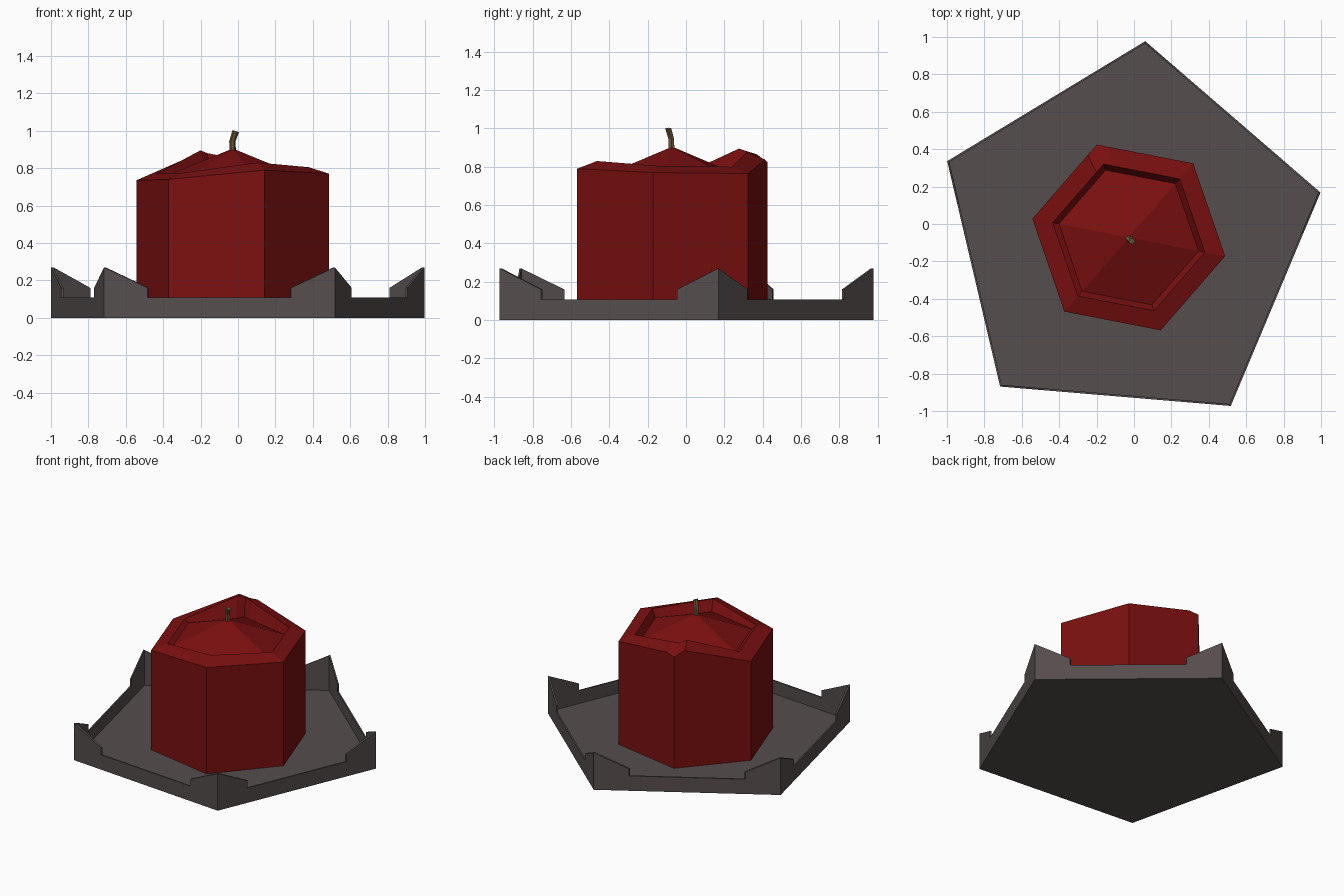
import bpy
import bmesh
from math import cos, sin, radians
from mathutils import Vector

cube = bpy.data.objects.get("Cube")
if cube:
    bpy.data.objects.remove(cube, do_unlink=True)

CENTRE = Vector((-0.028, -0.072, 0))
FLOOR = 0.014


def make_material(name, rgb):
    mat = bpy.data.materials.new(name)
    mat.use_nodes = True
    colour = (*rgb, 1)
    mat.diffuse_color = colour
    mat.node_tree.nodes["Principled BSDF"].inputs["Base Color"].default_value = colour
    return mat


def finish(name, bm, mat):
    bmesh.ops.remove_doubles(bm, verts=bm.verts, dist=0.0005)
    bmesh.ops.recalc_face_normals(bm, faces=bm.faces)
    mesh = bpy.data.meshes.new(name)
    bm.to_mesh(mesh)
    bm.free()
    mesh.materials.append(mat)
    obj = bpy.data.objects.new(name, mesh)
    bpy.context.collection.objects.link(obj)
    return obj


def polygon(sides, radius, start):
    """Corners of a regular polygon about the shared centre."""
    angles = [radians(start + i * 360 / sides) for i in range(sides)]
    return [CENTRE + radius * Vector((cos(a), sin(a), 0)) for a in angles]


def loft(bm, rings):
    """Join closed rings of equal length and cap both ends."""
    loops = [[bm.verts.new(p) for p in ring] for ring in rings]
    for low, high in zip(loops, loops[1:]):
        for i in range(len(low)):
            j = (i + 1) % len(low)
            bm.faces.new((low[i], low[j], high[j], high[i]))
    bm.faces.new(loops[0])
    bm.faces.new(loops[-1])
    return loops


def inset(point, factor):
    """Move a point horizontally towards the centre line."""
    flat = CENTRE.lerp(Vector((point.x, point.y, 0)), factor)
    return Vector((flat.x, flat.y, point.z))


def at_height(points, z):
    return [Vector((p.x, p.y, z)) for p in points]


iron = make_material("dark warm grey", (0.092, 0.075, 0.075))
wax = make_material("deep red wax", (0.2, 0.005, 0.005))
string = make_material("brown wick", (0.15, 0.09, 0.04))

# Pentagonal plate floor
plate = polygon(5, 1.053, 85.2)
bm = bmesh.new()
loft(bm, [at_height(plate, 0), at_height(plate, FLOOR)])
finish("plate_floor", bm, iron)

# Low plate walls with a raised pointed tooth at every corner
bm = bmesh.new()
for i, a in enumerate(plate):
    b = plate[(i + 1) % len(plate)]
    half = [(0, 0), (0, 0.27), (0.189, 0.16), (0.189, 0.108)]
    profile = half + [(1 - t, z) for t, z in reversed(half)]
    outer = []
    for t, z in profile:
        p = a.lerp(b, t)
        outer.append(Vector((p.x, p.y, z)))
    inner = [inset(p, 0.988) for p in outer]
    loft(bm, [outer, inner])
finish("plate_walls", bm, iron)

# Hexagonal candle with an uneven melted rim
corners = polygon(6, 0.525, 49)
a, b, c = corners[:3]
outline = [a, b.lerp(a, 0.13), b, b.lerp(c, 0.14)] + corners[2:]
edge_z = [0.765, 0.838, 0.825, 0.865, 0.735, 0.74, 0.79, 0.77]
crest_z = [0.8, 0.87, 0.88, 0.895, 0.77, 0.775, 0.83, 0.805]
edge = [Vector((p.x, p.y, z)) for p, z in zip(outline, edge_z)]
crest = [inset(Vector((p.x, p.y, z)), 0.79) for p, z in zip(outline, crest_z)]
pool = [inset(p, 0.725) for p in at_height(outline, 0.752)]
bm = bmesh.new()
loops = loft(bm, [at_height(outline, FLOOR), edge, crest, pool])

# Raised wax cone inside the rim
bm.faces.ensure_lookup_table()
cap = bm.faces[-1]
cone = bmesh.ops.poke(bm, faces=[cap])
cone["verts"][0].co = CENTRE + Vector((0, 0, 0.905))
finish("candle", bm, wax)

# Bent wick
path = [(-0.028, -0.075, 0.88), (-0.03, -0.077, 0.945), (-0.012, -0.092, 0.998)]
rings = []
for x, y, z in path:
    ring = []
    for i in range(6):
        angle = radians(60 * i)
        tilt = -0.006 * cos(angle) if z > 0.96 else 0
        ring.append(Vector((x + 0.017 * cos(angle), y + 0.017 * sin(angle), z + tilt)))
    rings.append(ring)
bm = bmesh.new()
loft(bm, rings)
finish("wick", bm, string)
